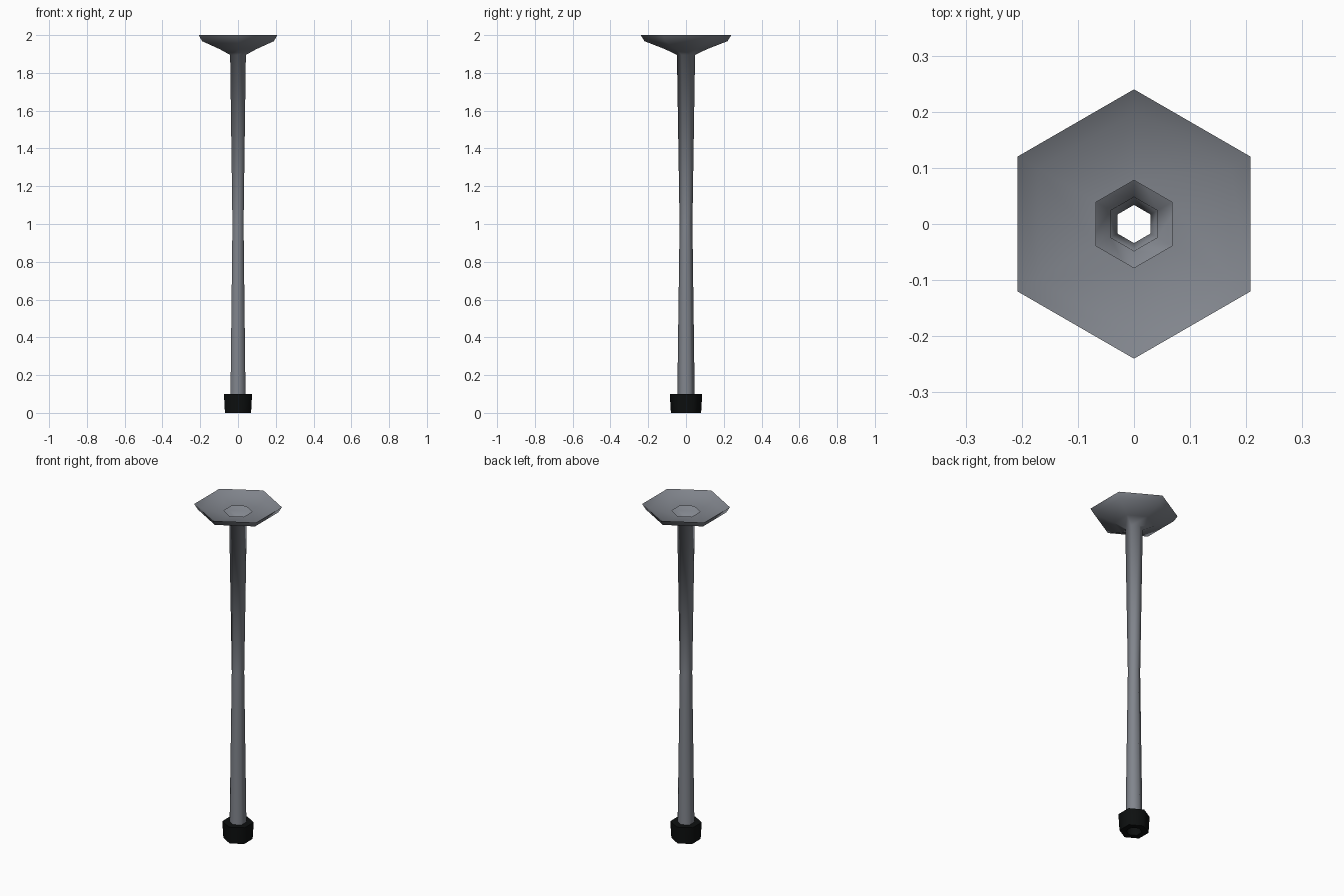
import bpy, bmesh, math

if "Cube" in bpy.data.objects:
    bpy.data.objects.remove(bpy.data.objects["Cube"])

def material(name, rgb):
    m = bpy.data.materials.new(name)
    m.diffuse_color = (*rgb, 1.0)
    m.use_nodes = True
    m.node_tree.nodes["Principled BSDF"].inputs["Base Color"].default_value = m.diffuse_color
    return m

grey = material("steel grey", (0.22, 0.235, 0.265))
black = material("black rubber", (0.004, 0.005, 0.005))

def revolve_hex(name, profile, mat, angle, closed=False):
    """Sweep (radius, z) points around z with six sides, corners on +-y."""
    bm = bmesh.new()
    rings = []
    for r, z in profile:
        rings.append([bm.verts.new((r * math.cos(math.radians(90 + 60 * i)),
                                    r * math.sin(math.radians(90 + 60 * i)), z))
                      for i in range(6)])
    pairs = list(zip(rings, rings[1:]))
    if closed:
        pairs.append((rings[-1], rings[0]))
    for a, b in pairs:
        for i in range(6):
            j = (i + 1) % 6
            f = bm.faces.new((a[i], a[j], b[j], b[i]))
            f.smooth = True
    me = bpy.data.meshes.new(name)
    bm.to_mesh(me)
    bm.free()
    me.set_sharp_from_angle(angle=math.radians(angle))
    me.materials.append(mat)
    ob = bpy.data.objects.new(name, me)
    bpy.context.collection.objects.link(ob)
    return ob

# Hollow waisted shaft flaring into a shallow dish with an open centre
revolve_hex("shaft_and_dish", [
    (0.046, 0.09), (0.034, 1.0), (0.048, 1.895),
    (0.11, 1.925), (0.22, 1.968), (0.24, 2.0),
    (0.198, 1.975), (0.078, 1.966)], grey, 70)

# Rubber foot, a hexagonal collar with a hole through it
revolve_hex("foot", [
    (0.044, 0.0), (0.080, 0.0), (0.086, 0.1), (0.044, 0.1)],
    black, 65, closed=True)
